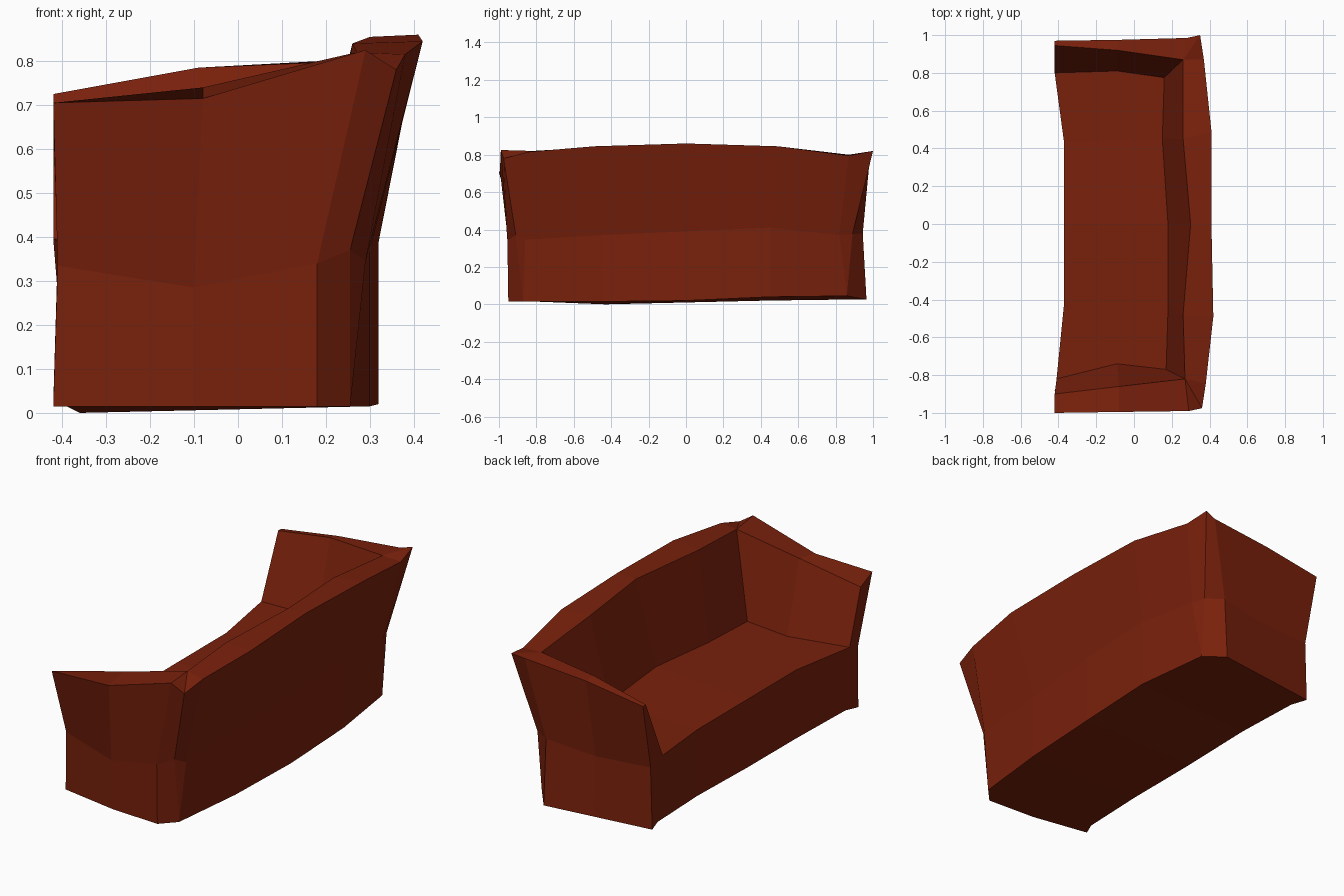
import bpy
import bmesh

default_cube = bpy.data.objects.get("Cube")
if default_cube:
    bpy.data.objects.remove(default_cube, do_unlink=True)

# Single leather colour
leather = bpy.data.materials.new("red_brown_leather")
leather.use_nodes = True
leather_colour = (0.195, 0.015, 0.0035, 1)
leather.diffuse_color = leather_colour
leather.node_tree.nodes["Principled BSDF"].inputs["Base Color"].default_value = leather_colour


def make_part(name, build_faces):
    """Create a flat-shaded object from a face-building function."""
    bm = bmesh.new()
    corners = {}

    def face(*points):
        unique = list(dict.fromkeys(points))
        if len(unique) < 3:
            return
        for point in unique:
            if point not in corners:
                corners[point] = bm.verts.new(point)
        bm.faces.new([corners[point] for point in unique])

    build_faces(face)
    bmesh.ops.recalc_face_normals(bm, faces=bm.faces[:])
    mesh = bpy.data.meshes.new(name)
    bm.to_mesh(mesh)
    bm.free()
    mesh.materials.append(leather)
    part = bpy.data.objects.new(name, mesh)
    bpy.context.collection.objects.link(part)
    return part


# Outer rings run along one arm, round the back, and along the other arm.
# The back corners taper to a single point at the base.
right_foot = (.255, -.87, .015)
left_foot = (.265, .86, .045)
bottom_ring = [
    (-.42, -.88, .015), (-.1, -.935, .015), (.18, -.95, .015), right_foot, right_foot,
    (.3, -.45, .015), (.32, 0, .02), (.32, .45, .04),
    left_foot, left_foot, (.18, .965, .025), (-.1, .93, .025), (-.42, .89, .025),
]
waist_ring = [
    (-.41, -.89, .335), (-.1, -.945, .285), (.18, -.955, .34), (.255, -.91, .37),
    (.29, -.86, .345), (.3, -.45, .37), (.32, 0, .39), (.32, .45, .41), (.295, .82, .37),
    (.27, .89, .375), (.18, .945, .38), (-.1, .92, .35), (-.41, .89, .36),
]
top_ring = [
    (-.42, -1, .705), (-.08, -.995, .715), (.29, -.99, .825), (.36, -.975, .78),
    (.38, -.845, .815), (.42, -.49, .845), (.41, 0, .86), (.41, .49, .845), (.37, .87, .795),
    (.35, 1, .82), (.28, .985, .805), (-.08, .975, .775), (-.42, .97, .725),
]

# Inner rim and the seat outline below it
inner_rim = [
    (-.42, -.9, .66), (-.08, -.86, .74), (.27, -.82, .82),
    (.26, -.48, .84), (.3, 0, .855), (.26, .45, .84),
    (.26, .87, .8), (-.09, .92, .785), (-.42, .945, .725),
]
seat_outline = [
    (-.41, -.82, .36), (-.09, -.74, .365), (.17, -.77, .365),
    (.18, -.45, .37), (.18, 0, .41), (.15, .45, .395),
    (.16, .775, .395), (-.09, .81, .395), (-.42, .8, .395),
]
seat_front = [(-.37, y, .38) for y in (-.42, 0, .43)]
base_front = [
    (-.39, -.81, .015), (-.36, -.43, 0), (-.37, 0, .01), (-.37, .43, .02), (-.39, .8, .025),
]

# All corner columns on each side meet one inner corner
inner_index = [0, 1, 2, 2, 2, 3, 4, 5, 6, 6, 6, 7, 8]
rim_ring = [inner_rim[i] for i in inner_index]
seat_ring = [seat_outline[i] for i in inner_index]


def build_surround(face):
    rings = [bottom_ring, waist_ring, top_ring, rim_ring, seat_ring]
    for lower, upper in zip(rings, rings[1:]):
        for i in range(len(lower) - 1):
            face(lower[i], lower[i + 1], upper[i + 1], upper[i])
    # Arm fronts
    for end in (0, -1):
        face(top_ring[end], rim_ring[end], seat_ring[end], waist_ring[end])
        face(waist_ring[end], seat_ring[end], base_front[end], bottom_ring[end])
    # Seat
    s, f = seat_outline, seat_front
    face(s[0], s[1], s[2], s[3], f[0])
    face(f[0], s[3], s[4], f[1])
    face(f[1], s[4], s[5], f[2])
    face(f[2], s[5], s[6], s[7], s[8])
    # Front panel
    upper = [s[0], *f, s[-1]]
    for i in range(len(upper) - 1):
        face(upper[i], upper[i + 1], base_front[i + 1], base_front[i])
    # Underside
    b, g = bottom_ring, base_front
    face(*b[:6], g[1], g[0])
    face(g[1], b[5], b[6], g[2])
    face(g[2], b[6], b[7], g[3])
    face(g[3], *b[7:], g[4])


make_part("sofa_body", build_surround)
